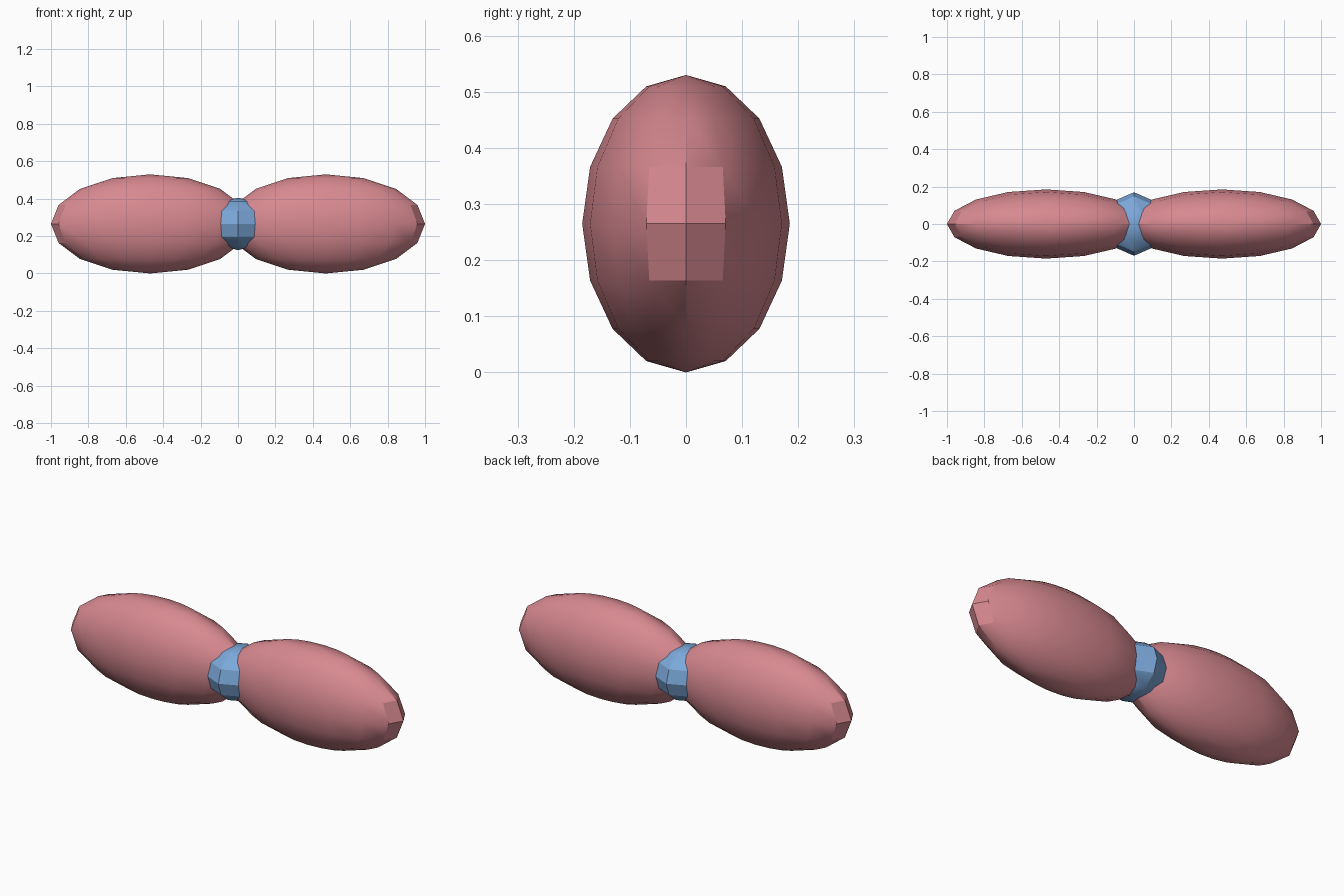
import bpy
import math

cube = bpy.data.objects.get("Cube")
if cube:
    bpy.data.objects.remove(cube, do_unlink=True)


def make_material(name, rgb):
    mat = bpy.data.materials.new(name)
    mat.use_nodes = True
    mat.diffuse_color = (*rgb, 1)
    mat.node_tree.nodes["Principled BSDF"].inputs["Base Color"].default_value = (*rgb, 1)
    return mat


def ellipsoid(name, x, radii, segments, rings, mat):
    """Low-poly ellipsoid with its poles up and down, centred at mid height."""
    bpy.ops.mesh.primitive_uv_sphere_add(
        segments=segments, ring_count=rings, radius=1, location=(x, 0, MID_Z))
    obj = bpy.context.object
    obj.name = name
    obj.scale = radii
    bpy.ops.object.transform_apply(location=False, rotation=False, scale=True)
    obj.data.materials.append(mat)
    bpy.ops.object.shade_smooth_by_angle(angle=math.radians(30))
    return obj


MID_Z = 0.265
pink = make_material("dusty pink", (0.68, 0.25, 0.28))
blue = make_material("soft blue", (0.20, 0.39, 0.70))

# Two puffed wings of the bow
for side, sign in (("left", 1), ("right", -1)):
    ellipsoid(side + "_wing", sign * 0.47, (0.53, 0.185, MID_Z), 16, 8, pink)

# Knot gathered between the wings
ellipsoid("knot", 0, (0.16, 0.17, 0.14), 8, 6, blue)
